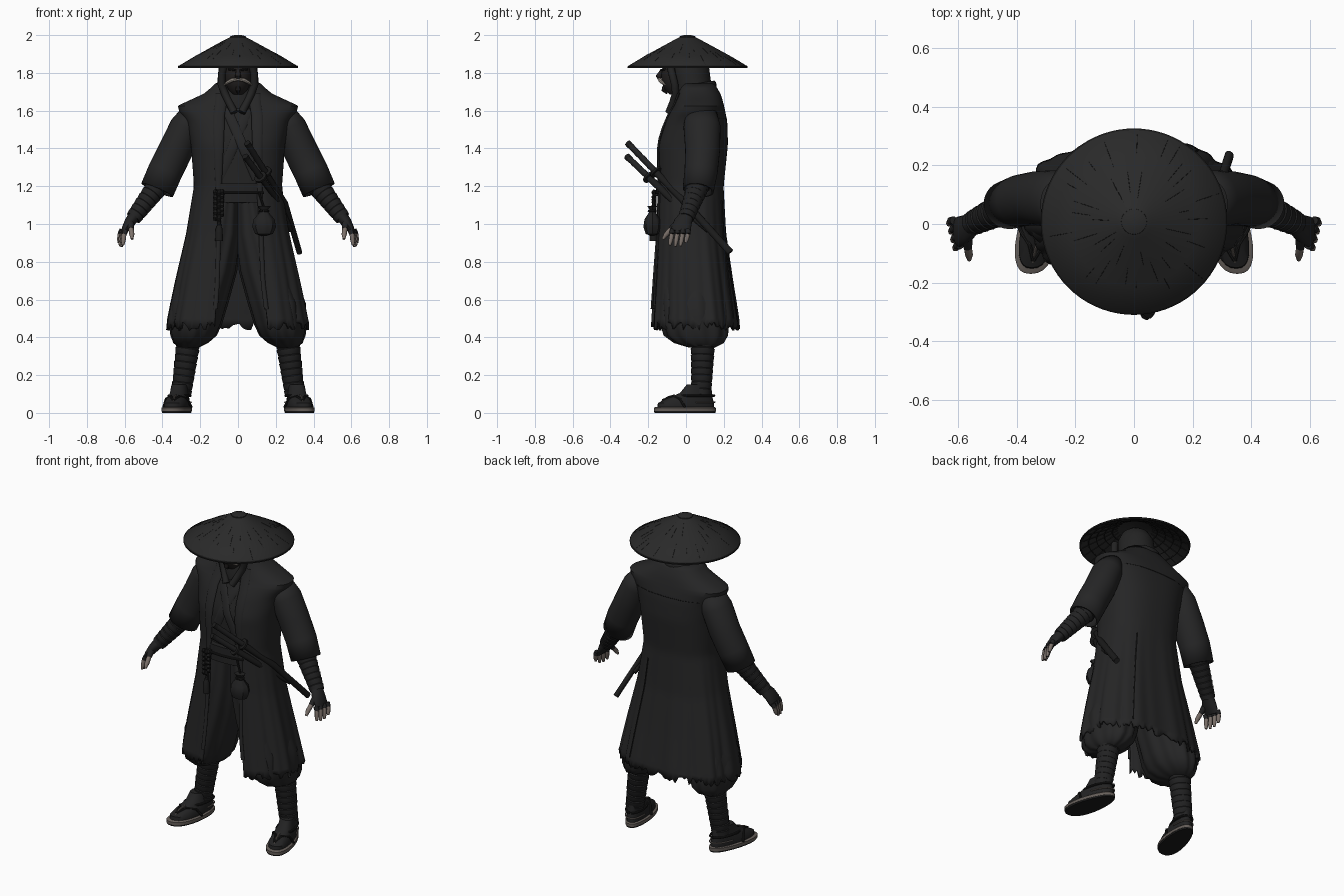
import bpy, bmesh, math, random
from mathutils import Vector

if "Cube" in bpy.data.objects:
    bpy.data.objects.remove(bpy.data.objects["Cube"])

random.seed(4)
TAU = math.tau


def mat(name, r, g, b):
    m = bpy.data.materials.new(name)
    m.diffuse_color = (r, g, b, 1)
    m.use_nodes = True
    m.node_tree.nodes["Principled BSDF"].inputs["Base Color"].default_value = m.diffuse_color
    return m


ROBE = mat("charcoal_cloth", .0185, .0185, .019)
HAT = mat("hat_black", .0225, .0225, .0225)
INNER = mat("inner_cloth", .017, .017, .017)
TRIM = mat("dark_trim", .011, .011, .011)
WRAP = mat("wrap_cloth", .016, .016, .0165)
FACE = mat("shaded_skin", .016, .014, .0135)
SKIN = mat("pale_skin", .20, .165, .145)
HAIR = mat("grey_hair", .36, .32, .28)
STRAW = mat("straw", .13, .112, .10)


def loft(name, rings, m, closed=True, cap=True, solid=0):
    """Skin a list of point rings into one mesh."""
    bm = bmesh.new()
    vs = [[bm.verts.new(p) for p in r] for r in rings]
    n = len(rings[0])
    for a, b in zip(vs, vs[1:]):
        for i in range(n if closed else n - 1):
            j = (i + 1) % n
            bm.faces.new((a[i], a[j], b[j], b[i]))
    if closed and cap:
        bm.faces.new(vs[0])
        bm.faces.new(vs[-1])
    bmesh.ops.recalc_face_normals(bm, faces=bm.faces)
    me = bpy.data.meshes.new(name)
    bm.to_mesh(me)
    bm.free()
    me.materials.append(m)
    o = bpy.data.objects.new(name, me)
    bpy.context.collection.objects.link(o)
    if solid:
        s = o.modifiers.new("thickness", "SOLIDIFY")
        s.thickness, s.offset = solid, 0
    return o


def ell(cx, cy, z, rx, ry, n=40, folds=0, amp=0):
    out = []
    for i in range(n):
        t = TAU * i / n
        k = 1 + amp * math.cos(folds * t)
        out.append((cx + rx * k * math.sin(t), cy - ry * k * math.cos(t), z))
    return out


def tube(name, pts, rad, m, n=12, up=(0, 1, 0), cap=True, solid=0):
    """Sweep an ellipse along a path; b is the radius along 'up'."""
    P = [Vector(p) for p in pts]
    if not isinstance(rad, list):
        rad = [rad] * len(P)
    rings = []
    for i, p in enumerate(P):
        t = (P[min(i + 1, len(P) - 1)] - P[max(i - 1, 0)]).normalized()
        u = Vector(up)
        B = (u - t * u.dot(t)).normalized()
        A = t.cross(B)
        a, b = rad[i] if isinstance(rad[i], tuple) else (rad[i], rad[i])
        rings.append([p + A * a * math.cos(TAU * k / n) + B * b * math.sin(TAU * k / n) for k in range(n)])
    return loft(name, rings, m, cap=cap, solid=solid)


def wrapped(name, p0, p1, r0, r1, count, m):
    """Limb bound in overlapping strips."""
    p0, p1 = Vector(p0), Vector(p1)
    pts, rad = [], []
    for i in range(count):
        for d, k in ((.02, .95), (.15, 1.03), (.95, .98)):
            f = (i + d) / count
            pts.append(p0.lerp(p1, f))
            rad.append((r0 + (r1 - r0) * f) * k)
    tube(name, pts, rad, m, 20)


# Robe rows: height, half width, front y, back y, left gap, right gap
ROWS = [(.47, .365, -.18, .275, .12, .16), (.70, .32, -.165, .24, .105, .13), (.95, .265, -.15, .205, .10, .12),
        (1.2, .226, -.145, .192, .10, .11), (1.42, .242, -.15, .215, .10, .10), (1.54, .265, -.11, .212, .10, .10),
        (1.60, .305, -.075, .20, .10, .10), (1.622, .312, -.06, .195, .09, .09), (1.65, .25, -.05, .188, .09, .09),
        (1.69, .165, -.04, .175, .085, .085), (1.74, .115, -.03, .145, .08, .08)]


def row(z):
    z = max(ROWS[0][0], min(ROWS[-1][0], z))
    for a, b in zip(ROWS, ROWS[1:]):
        if z <= b[0]:
            f = (z - a[0]) / (b[0] - a[0])
            return [p + (q - p) * f for p, q in zip(a, b)]


def spow(v, e=.8):
    return math.copysign(abs(v) ** e, v)


def robe_pt(t, z, grow=0, sx=1):
    _, rx, yf, yb, gl, gr = row(z)
    w = max(0, min(1, (1.25 - z) / .7))
    k = 1 + w * (.024 * math.cos(9 * t + 1) + .012 * math.cos(23 * t))
    rx, ry = (rx * sx + grow) * k, ((yb - yf) / 2 + grow) * k
    return Vector((rx * spow(math.sin(t)), (yf + yb) / 2 - ry * spow(math.cos(t)), z))


def gap(z, side):
    r = row(z)
    return math.asin(min(.98, (r[5 if side > 0 else 4] / r[1]) ** 1.25))


# Open robe with ragged hem
rings, COLS = [], 140
jag = [random.uniform(-.035, .014) for _ in range(COLS)]
zs = [.47 + (1.74 - .47) * i / 46 for i in range(47)] + [1.60, 1.622]
for z in sorted(zs):
    a0, a1 = gap(z, 1), TAU - gap(z, -1)
    r = []
    for i in range(COLS):
        p = robe_pt(a0 + (a1 - a0) * i / (COLS - 1), z)
        if z < .475:
            p.z += jag[i]
        r.append(p)
    rings.append(r)
loft("robe", rings, ROBE, closed=False, solid=.014)

# Robe collar bands down both edges, back seams, collar behind the neck
for s, nm in ((1, "right"), (-1, "left")):
    pts = [robe_pt(s * gap(z, s), z, .006) for z in [.55 + .06 * i for i in range(20)]]
    tube("robe_edge_" + nm, pts, [(.012 + .018 * max(0, min(1, (p.z - 1.1) / .4)), .008) for p in pts], ROBE)
tube("back_slit", [robe_pt(2.6 + .1 * d, .50 + d, .008) for d in [i / 16 for i in range(11)]], .004, TRIM, 6)
tube("yoke_seam", [robe_pt(math.pi + d / 10, 1.56, .007) for d in range(-8, 9)], .002, TRIM, 6, (0, 0, 1))
tube("neck_collar", [(.15 * math.sin(t) * .78, .055 - .095 * math.cos(t), 1.71 - .016 * math.cos(t))
                     for t in [.7 + (TAU - 1.4) * i / 24 for i in range(25)]], (.012, .033), ROBE, up=(0, 0, 1))

# Inner tunic, belt across the front and crossed lapels
N = [TAU * i / 60 for i in range(60)]
loft("tunic", [[robe_pt(t, z, -.018, .9) for t in N] for z in [1.11 + .04 * i for i in range(15)]], INNER)


def front(x, z, off=.0):
    r = row(z)
    a = math.asin(max(-1, min(1, spow(x / (r[1] * .9), 1.25))))
    return robe_pt(a, z, -.014 + off, .9)


X = [-.115 + .02 * i for i in range(13)]
for k, (z0, z1, g) in enumerate(((1.115, 1.17, .018), (1.16, 1.215, .026))):
    loft("belt_%d" % k, [[front(x, z, gg) for x in X] for z, gg in ((z0, -.01), (z0, g), (z1, g), (z1, -.01))],
         WRAP, closed=False)
tube("belt_cord", [front(x, 1.165, .03) for x in X], .007, TRIM, 8)
tube("belt_knot", [front(-.1, 1.165, .03), front(-.07, 1.165, .034)], .016, TRIM, 10)
for s in (-1, 1):
    pts = [front(s * (-.095 + .20 * f), 1.68 - .44 * f, .003 if s > 0 else -.005) for f in [i / 12 for i in range(13)]]
    tube("lapel_right" if s > 0 else "lapel_left", pts, (.026, .007), ROBE)

# Trousers, shins, sandals
LEG = [(1.16, .065, .02, .08, .145), (.95, .095, .02, .115, .16), (.75, .15, .03, .142, .17), (.58, .205, .04, .15, .175),
       (.47, .225, .048, .137, .178), (.41, .235, .055, .12, .168), (.37, .25, .07, .09, .13), (.345, .262, .085, .05, .065)]
for s, nm in ((1, "right"), (-1, "left")):
    loft("trousers_" + nm, [ell(s * x, y, z, rx, ry, 64, 11, .035 if z < 1 else .02) for z, x, y, rx, ry in LEG], ROBE)
    wrapped("shin_wrap_" + nm, (s * .262, .09, .38), (s * .302, .08, .09), .064, .052, 8, WRAP)

    def foot(u, v, z):
        return Vector((s * (.288 + .064 * u + v), .158 - .328 * u, z))

    def foot_ring(u0, u1, w, z):
        out = []
        for i in range(32):
            t = TAU * i / 32
            u = u0 + (u1 - u0) * (.5 - .5 * math.cos(t))
            out.append(foot(u, spow(math.sin(t)) * (.059 + .024 * u) * w, z))
        return out

    loft("sandal_base_" + nm, [foot_ring(.01, .99, .96, 0), foot_ring(0, 1, 1, .010)], TRIM)
    loft("sandal_sole_" + nm, [foot_ring(0, 1, 1.02, .009), foot_ring(0, 1, 1.02, .026), foot_ring(.02, .98, .93, .031)], STRAW)
    loft("sock_" + nm, [foot_ring(*q) for q in ((.03, .945, .86, .03), (.03, .935, .87, .052), (.05, .80, .78, .075),
                                               (.06, .58, .70, .105), (.08, .47, .66, .15))], WRAP)
    for k, v in enumerate((-.074, .074)):
        tube("sandal_strap_%s_%d" % (nm, k), [foot(.5, v, .03), foot(.58, v * .75, .075), foot(.7, v * .3, .088),
                                              foot(.86, 0, .066)], .007, TRIM, 8, (0, 0, 1))
    tube("toe_cord_" + nm, [foot(.66, 0, .094), foot(.78, 0, .082), foot(.88, 0, .057)], .005, STRAW, 8, (0, 0, 1))
    heel = foot_ring(.02, .75, .9, .057)
    tube("heel_cord_" + nm, heel[-7:] + heel[:8], .0045, STRAW, 8, (0, 0, 1))
    tube("ankle_cord_" + nm, [p + Vector((0, 0, .006)) for p in foot_ring(.03, .6, .8, .085)], .007, TRIM, 8, (0, 0, 1))

    # Wide sleeves, bound forearms and hands
    tube("sleeve_" + nm, [(s * x, y, z) for x, y, z in ((.235, .08, 1.595), (.275, .085, 1.515), (.33, .088, 1.39),
         (.385, .08, 1.28), (.428, .065, 1.18))], [(.055, .075), (.08, .092), (.085, .086), (.086, .082), (.085, .077)],
         ROBE, 32, cap=False, solid=.012)
    tube("upper_arm_" + nm, [(s * .3, .08, 1.46), (s * .43, .065, 1.19)], [.07, .062], INNER, 20)
    wrapped("forearm_wrap_" + nm, (s * .415, .068, 1.215), (s * .555, 0, 1.03), .06, .041, 7, WRAP)
    tube("glove_" + nm, [(s * x, y, z) for x, y, z in ((.545, .005, 1.045), (.573, -.016, 1.01), (.595, -.026, .975), (.604, -.03, .958))],
         [(.033, .036), (.029, .048), (.021, .052), (.014, .05)], WRAP, 16)
    for k in range(4):
        y, d = -.072 + .028 * k, (.008, 0, .003, .02)[k]
        x = .593 + .007 * k
        a, b, c = (s * x, y, .97), (s * (x + .010), y - .002, .947), (s * (x + .017), y - .014, .88 + d)
        tube("finger_glove_%s_%d" % (nm, k), [a, b], .0142, WRAP, 10)
        tube("finger_%s_%d" % (nm, k), [b, Vector(b).lerp(Vector(c), .6), c], [.0128, .0122, .007], SKIN, 10)
    tube("thumb_glove_" + nm, [(s * .57, -.05, 1.0), (s * .566, -.08, .972)], [.02, .015], WRAP, 10)
    tube("thumb_" + nm, [(s * .566, -.078, .974), (s * .562, -.105, .945), (s * .561, -.122, .92)], [.0138, .0135, .007], SKIN, 10)

# Hood, scarf and face
loft("hood", [ell(0, y, z, rx, ry) for z, y, rx, ry in ((1.64, .05, .14, .11), (1.69, .042, .118, .105), (1.74, .032, .11, .102),
     (1.79, .022, .106, .105), (1.85, .015, .10, .105), (1.90, .01, .075, .08), (1.935, .01, .03, .03))], INNER)
loft("face", [ell(0, y, z, rx, ry, 28) for z, y, rx, ry in ((1.685, -.06, .025, .025), (1.71, -.06, .05, .052),
     (1.75, -.05, .068, .08), (1.80, -.045, .074, .085), (1.85, -.04, .07, .08))], FACE)
tube("nose", [(0, -.125, 1.815), (0, -.146, 1.78), (0, -.138, 1.768)], [.010, .016, .011], FACE, 10)
for s in (-1, 1):
    nm = "right" if s > 0 else "left"
    tube("hood_edge_" + nm, [(s * x, y, z) for x, y, z in ((.068, -.09, 1.86), (.084, -.075, 1.80), (.088, -.06, 1.74),
         (.07, -.055, 1.69), (.045, -.07, 1.64), (.02, -.09, 1.59))], .02, INNER, 10)
    tube("moustache_" + nm, [(0, -.142, 1.767), (s * .03, -.138, 1.763), (s * .055, -.126, 1.75), (s * .074, -.108, 1.735)],
         [.008, .0105, .009, .003], HAIR, 8)
    tube("brow_" + nm, [(s * .015, -.132, 1.815), (s * .05, -.112, 1.82)], .006, TRIM, 8)
tube("beard", [(0, -.115, 1.728), (0, -.116, 1.71), (0, -.10, 1.69)], [.012, .014, .004], FACE, 8)
loft("scarf", [ell(0, y, z, rx, ry) for z, y, rx, ry in ((1.61, .02, .10, .10), (1.65, .02, .108, .10), (1.70, .015, .09, .085))], INNER)

# Conical hat with cap, rim, straw streaks and inner frame
PROF = [(.002, 2.0), (.03, 1.995), (.06, 1.98), (.13, 1.942), (.22, 1.893), (.312, 1.838), (.316, 1.828), (.308, 1.826),
        (.2, 1.882), (.1, 1.937), (.002, 1.96)]
loft("hat", [ell(0, .008, z, r, r, 72) for r, z in PROF], HAT)
loft("hat_cap", [ell(0, .008, z, r, r, 32) for r, z in ((.044, 1.985), (.043, 1.993), (.02, 2.0), (.002, 2.0))], HAT)
loft("hat_rim", [ell(0, .008, z, r, r, 72) for r, z in ((.309, 1.826), (.317, 1.826), (.3175, 1.834), (.312, 1.8395))], TRIM, cap=False)


def hat_pt(r, t, lift):
    for (r0, z0), (r1, z1) in zip(PROF[1:5], PROF[2:6]):
        if r <= r1:
            break
    return (r * math.cos(t), .008 + r * math.sin(t), z0 + (z1 - z0) * (r - r0) / (r1 - r0) + lift)


for k in range(36):
    t, r = TAU * (k + random.uniform(-.3, .3)) / 36, random.uniform(.07, .24)
    e = min(.305, r + random.uniform(.03, .1))
    tube("hat_streak_%d" % k, [hat_pt(r, t, 0), hat_pt((r + e) / 2, t, 0), hat_pt(e, t, 0)], [.0004, .0011, .0004], TRIM, 6, (0, 0, 1))
for k in range(4):
    r = .13 + .045 * k
    z = 1.882 + (.2 - r) * .53
    tube("hat_hoop_%d" % k, ell(0, .008, z, r, r, 49) + [(0, .008 - r, z)], .004, TRIM, 6, (0, 0, 1))
for k in range(24):
    c, d = math.cos(TAU * k / 24), math.sin(TAU * k / 24)
    tube("hat_rib_%d" % k, [(r * c, .008 + r * d, z) for r, z in ((.1, 1.936), (.2, 1.881), (.3, 1.829))], .003, TRIM, 6, (0, 0, 1))


# Two sheathed swords through the belt
def sword(name, p0, mid, p1, f):
    p0, mid, p1 = Vector(p0), Vector(mid), Vector(p1)
    g = p0.lerp(mid, f)
    d = (mid - p0).normalized()
    tube(name + "_grip", [p0.lerp(g, i / 9) for i in range(10)], [.0155 + .0015 * (i % 2) for i in range(10)], WRAP, 10)
    tube(name + "_pommel", [p0 - d * .006, p0 + d * .016], .0175, TRIM, 10)
    tube(name + "_guard", [g - d * .006, g + d * .006], (.034, .034), TRIM, 20)
    tube(name + "_scabbard", [g, g.lerp(mid, .5), mid, mid.lerp(p1, .5), p1], (.015, .019), TRIM, 12)


sword("long_sword", (.05, -.305, 1.425), (.25, 0, 1.11), (.325, .235, .85), .48)
sword("short_sword", (.04, -.31, 1.355), (.20, -.085, 1.14), (.28, .12, .97), .50)

# Pouch and hanging cords
loft("pouch", [ell(.138, -.178, z, r, r * .75, 24, 8, .05) for z, r in ((.937, .012), (.948, .045), (.985, .06), (1.025, .053),
     (1.06, .024), (1.075, .019), (1.095, .034))], WRAP)
tube("pouch_tie", ell(.138, -.178, 1.068, .023, .019, 17), .006, TRIM, 6, (0, 0, 1))
tube("pouch_cord", [(.14, -.172, 1.08), (.11, -.168, 1.17)], .006, TRIM, 8)
for k, (x, z) in enumerate(((-.12, 1.02), (-.10, .98), (-.085, 1.04))):
    tube("hanging_cord_%d" % k, [(x, -.165 - .006 * (i % 2), 1.18 + (z - 1.18) * i / 12) for i in range(13)],
         [.009 + .003 * (i % 2) for i in range(13)], TRIM, 8)
tube("tassel", [(-.10, -.17, 1.0), (-.10, -.173, .975), (-.10, -.172, .91)], [.008, .018, .021], TRIM, 12)

bpy.ops.object.select_all(action="SELECT")
bpy.context.view_layer.objects.active = bpy.data.objects["robe"]
bpy.ops.object.shade_smooth_by_angle(angle=math.radians(40))
